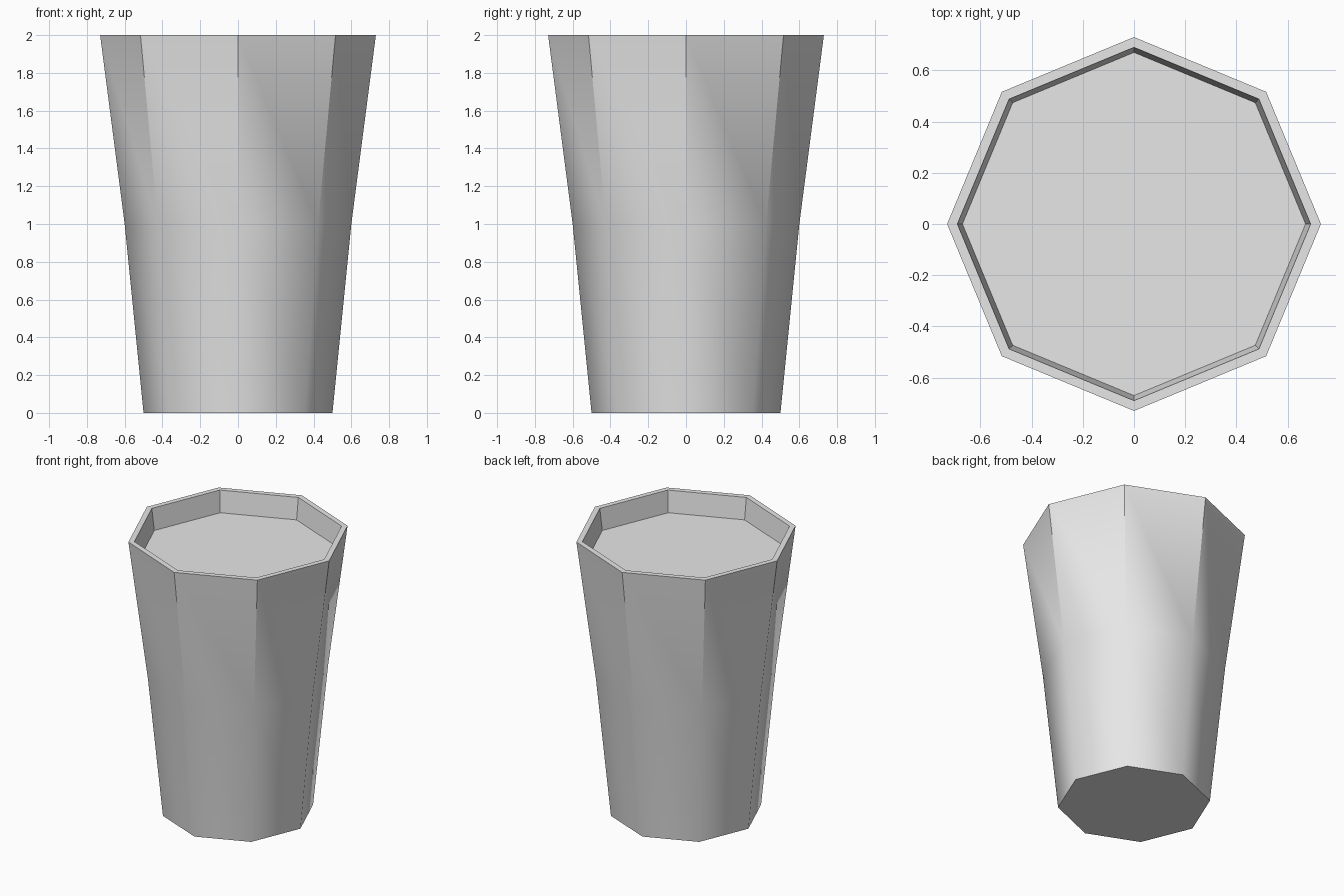
import bpy, bmesh, math

cube = bpy.data.objects.get("Cube")
if cube:
    bpy.data.objects.remove(cube, do_unlink=True)

SIDES = 8
# (radius, height): base, waist, outer rim, inner rim, recessed floor
PROFILE = [(0.50, 0.0), (0.60, 1.0), (0.73, 2.0), (0.69, 2.0), (0.67, 1.845)]

# One plain grey material
grey = bpy.data.materials.new("light grey")
grey.use_nodes = True
color = (0.8, 0.8, 0.8, 1.0)
grey.diffuse_color = color
grey.node_tree.nodes["Principled BSDF"].inputs["Base Color"].default_value = color

# Octagonal rings lofted from the base up and over the rim
bm = bmesh.new()
rings = []
for radius, z in PROFILE:
    rings.append([bm.verts.new((radius * math.cos(i * math.tau / SIDES),
                                radius * math.sin(i * math.tau / SIDES), z))
                  for i in range(SIDES)])

for low, high in zip(rings, rings[1:]):
    for i in range(SIDES):
        j = (i + 1) % SIDES
        bm.faces.new((high[i], low[i], low[j], high[j]))

bm.faces.new(rings[0][::-1])   # underside
bm.faces.new(rings[-1])        # recessed floor

# Smooth lower body and waist, crisp corners towards the rim
for face in bm.faces:
    face.smooth = True
soft = set(rings[0] + rings[1])
for edge in bm.edges:
    on_body = all(v in soft for v in edge.verts)
    on_base = all(v in rings[0] for v in edge.verts)
    edge.smooth = on_body and not on_base

mesh = bpy.data.meshes.new("cup")
bm.to_mesh(mesh)
bm.free()
mesh.materials.append(grey)
cup = bpy.data.objects.new("cup", mesh)
bpy.context.collection.objects.link(cup)
